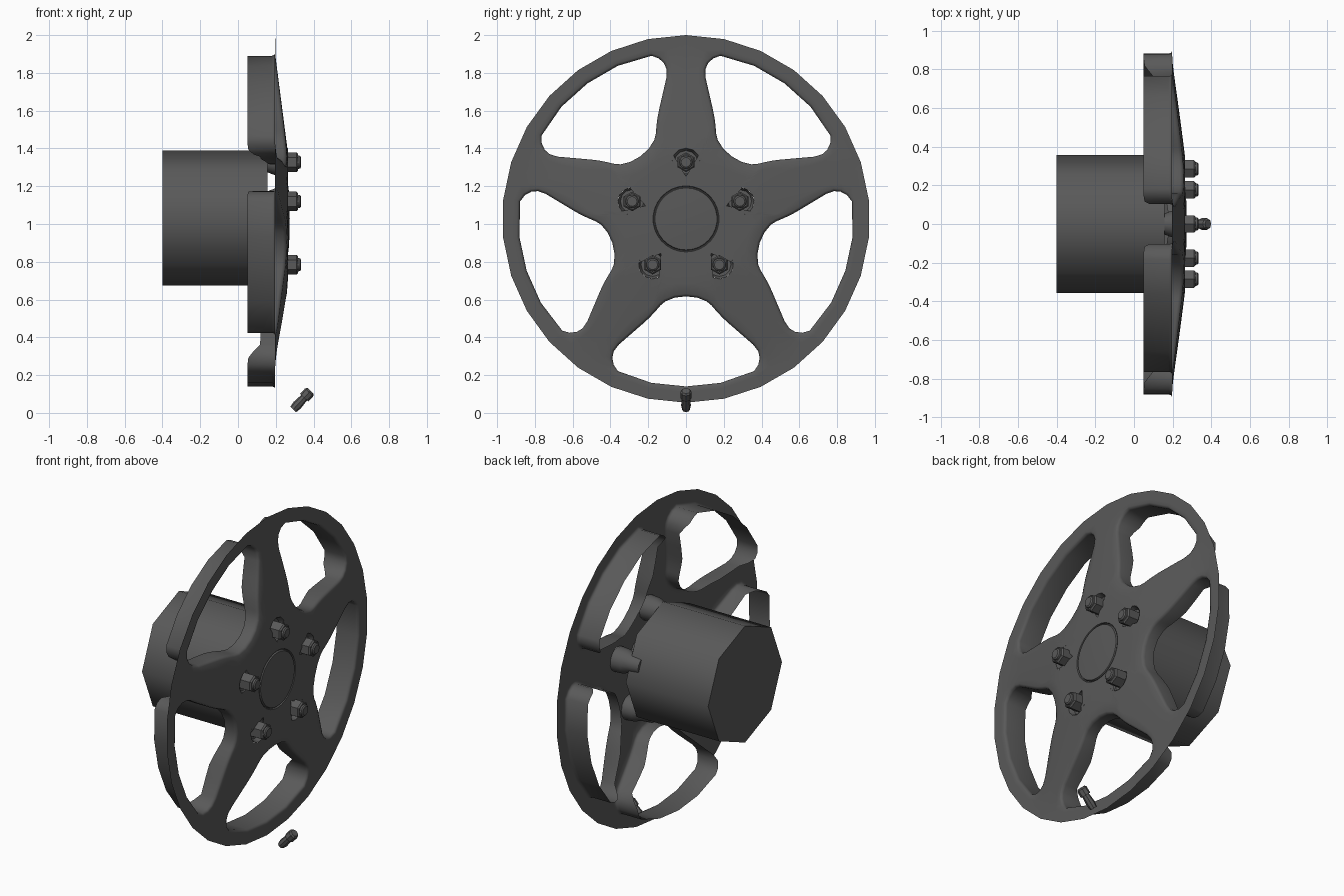
import bpy, bmesh, math
from mathutils import Vector

if "Cube" in bpy.data.objects:
    bpy.data.objects.remove(bpy.data.objects["Cube"])

CENTRE_Z = 1.027
RIM_R = 0.973
HUB_R = 0.175
BOLT_R = 0.30
CUP_R = 0.075

paint = bpy.data.materials.new("dark_grey")
paint.use_nodes = True
GREY = (0.1, 0.1, 0.1, 1)
paint.diffuse_color = GREY
paint.node_tree.nodes["Principled BSDF"].inputs["Base Color"].default_value = GREY


def finish(name, bm, angle=35, recalc=True):
    bmesh.ops.remove_doubles(bm, verts=bm.verts, dist=0.0005)
    if recalc:
        bmesh.ops.recalc_face_normals(bm, faces=bm.faces)
    mesh = bpy.data.meshes.new(name)
    bm.to_mesh(mesh)
    bm.free()
    mesh.materials.append(paint)
    ob = bpy.data.objects.new(name, mesh)
    bpy.context.collection.objects.link(ob)
    bpy.ops.object.select_all(action='DESELECT')
    ob.select_set(True)
    bpy.context.view_layer.objects.active = ob
    bpy.ops.object.shade_smooth_by_angle(angle=math.radians(angle))
    return ob


def add_faces(bm, rows):
    """Skin neighbouring rows of points."""
    for a, b in zip(rows, rows[1:]):
        for i in range(len(a) - 1):
            quad = []
            for p in (a[i], a[i + 1], b[i + 1], b[i]):
                if all((p - q).length > 0.0005 for q in quad):
                    quad.append(p)
            if len(quad) > 2:
                bm.faces.new([bm.verts.new(p) for p in quad])


def lathe(bm, profile, sides, origin, axis=(1, 0, 0)):
    """Spin (distance along axis, radius) pairs around an axis."""
    turn = Vector((1, 0, 0)).rotation_difference(Vector(axis))
    rows = []
    for d, r in profile:
        row = []
        for i in range(sides + 1):
            t = math.tau * i / sides
            row.append(Vector(origin) + turn @ Vector((d, r * math.sin(t), r * math.cos(t))))
        rows.append(row)
    add_faces(bm, rows)


def polar(r, deg):
    return Vector((r * math.sin(math.radians(deg)), r * math.cos(math.radians(deg))))


def dish(r):
    """Face depth at a radius: flat rim, sloping spokes, nearly flat hub."""
    if r > 0.87:
        return 0.197
    if r > 0.36:
        return 0.263 - 0.066 * (r - 0.36) / 0.51
    return 0.268 - 0.005 * r / 0.36


def wall_back(r):
    """Opening walls are deepest beside the rim."""
    t = min(max((r - 0.74) / 0.11, 0), 1)
    near = min(max((r - 0.41) / 0.2, 0), 1)
    return 0.18 - 0.06 * near - 0.07 * t * t * (3 - 2 * t)


def place(p, x, side, k):
    a = math.radians(-90 + 72 * k)
    u = p.x * side
    return Vector((x, p.y * math.cos(a) - u * math.sin(a),
                   CENTRE_Z + p.y * math.sin(a) + u * math.cos(a)))


# Half of one opening, from its hub end to its rim end
opening = [Vector(p) for p in (
    (0, .41), (.06, .417), (.11, .437), (.135, .458), (.148, .473), (.16, .487),
    (.172, .5), (.185, .514), (.2, .529), (.225, .552), (.28, .6), (.355, .665),
    (.382, .7), (.39, .735), (.383, .772), (.36, .806), (.184, .868), (0, .887))]

# Matching border: hub circle, bolt hole, spoke centre line, rim
spoke_dir = polar(1, 36)
spoke_side = Vector((-spoke_dir.y, spoke_dir.x))
border = [polar(HUB_R, a) for a in (0, 12, 24, 36)]
for i in range(7):
    t = math.pi * i / 6
    border.append(spoke_dir * (BOLT_R - CUP_R * math.cos(t)) + spoke_side * CUP_R * math.sin(t))
border += [polar(r, 36) for r in (.6, .75, .86)]
border += [polar(RIM_R, a) for a in (36, 24, 12, 0)]

# Outline widened slightly for the rounded front lip
lip = []
for i, p in enumerate(opening):
    before = opening[i - 1] if i > 0 else Vector((-opening[1].x, opening[1].y))
    after = opening[i + 1] if i + 1 < len(opening) else Vector((-opening[-2].x, opening[-2].y))
    d = (after - before).normalized()
    lip.append(p + Vector((d.y, -d.x)) * 0.014)

# Wheel face with five openings and their walls
bm = bmesh.new()
for k in range(5):
    for side in (-1, 1):
        rows = []
        for j in range(5):
            pts = [b.lerp(l, j / 4) for b, l in zip(border, lip)]
            rows.append([place(p, dish(p.length), side, k) for p in pts])
        mid = [p.lerp(l, 0.3) for p, l in zip(opening, lip)]
        rows.append([place(p, dish(p.length) - 0.005, side, k) for p in mid])
        rows.append([place(p, dish(p.length) - 0.018, side, k) for p in opening])
        rows.append([place(p, wall_back(p.length), side, k) for p in opening])
        add_faces(bm, rows)
finish("wheel_face", bm, 50)

# Centre cap, slightly domed, with a thin groove around it
bm = bmesh.new()
lathe(bm, [(.267, HUB_R), (.258, .172), (.258, .168), (.268, .164), (.272, .1), (.274, 0)],
      30, (0, 0, CENTRE_Z))
finish("centre_cap", bm)

# Hub drum behind the face
bm = bmesh.new()
lathe(bm, [(-.4, 0), (-.4, .357), (.157, .357), (.157, 0)], 8, (0, 0, CENTRE_Z + .005))
finish("hub_drum", bm, 50)

# Bolt cups and hexagonal nuts
for k in range(5):
    a = math.radians(90 + 72 * k)
    spot = (0, BOLT_R * math.cos(a), CENTRE_Z + BOLT_R * math.sin(a))
    bm = bmesh.new()
    lathe(bm, [(dish(BOLT_R), CUP_R), (.235, .062), (.235, 0)], 12, spot)
    lathe(bm, [(.255, .074), (.2, .07), (.16, .055), (.09, .05), (.09, 0)], 12, spot)
    finish("bolt_cup_%d" % (k + 1), bm)
    bm = bmesh.new()
    lathe(bm, [(.235, .052), (.31, .052), (.318, .044), (.318, 0)], 6, spot)
    lathe(bm, [(.31, .036), (.328, .034), (.334, .026), (.334, 0)], 12, spot)
    finish("wheel_nut_%d" % (k + 1), bm)

# Tilted tyre valve
bm = bmesh.new()
lathe(bm, [(0, 0), (0, .021), (.03, .026), (.085, .021), (.085, .03),
           (.125, .03), (.135, .022), (.135, 0)], 8, (.292, 0, .018), (.68, 0, .73))
finish("tyre_valve", bm)
